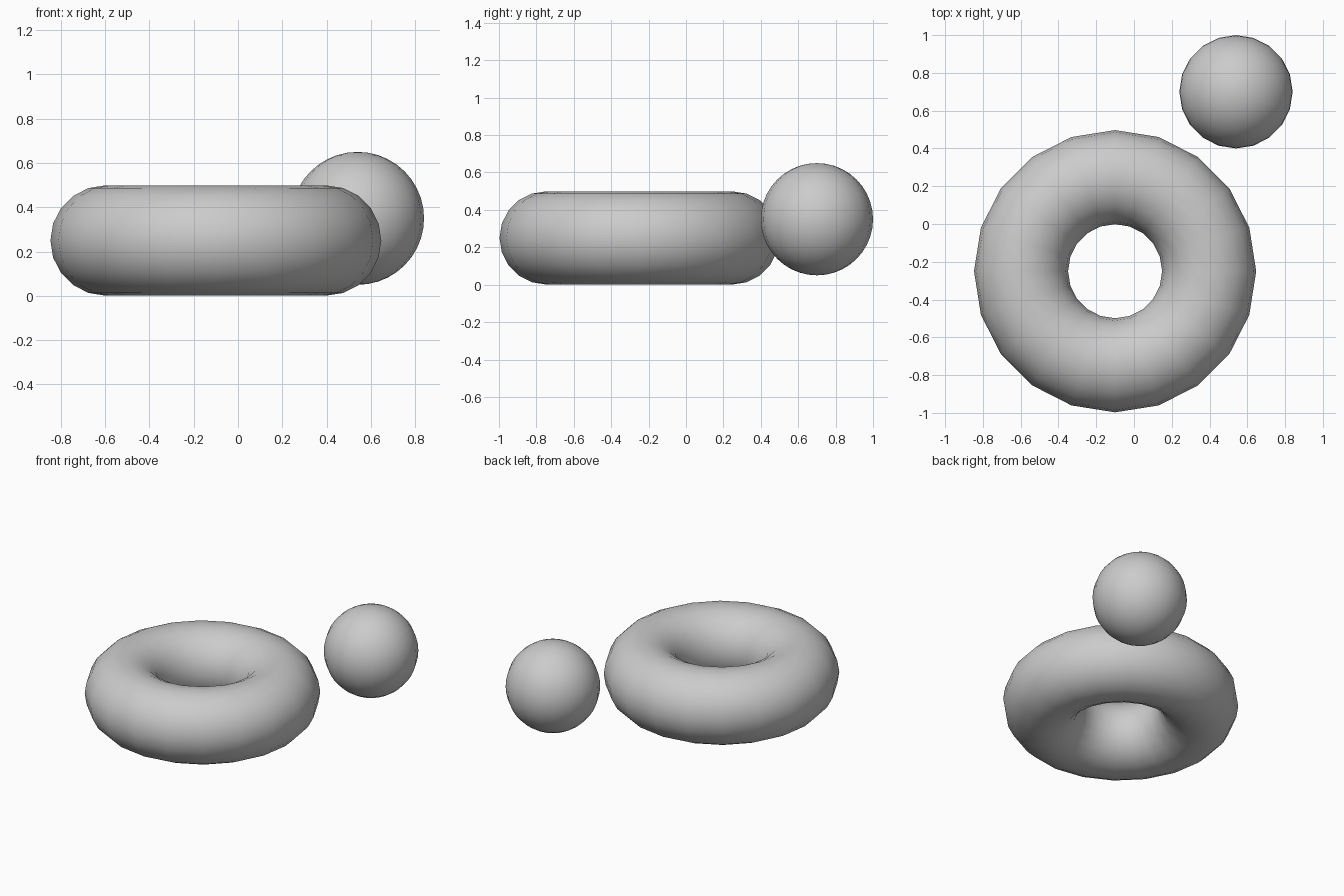
import bpy

if "Cube" in bpy.data.objects:
    bpy.data.objects.remove(bpy.data.objects["Cube"])

# ring lying flat on the ground
bpy.ops.mesh.primitive_torus_add(major_segments=20, minor_segments=20,
                                 major_radius=0.498, minor_radius=0.249,
                                 location=(-0.1, -0.25, 0.25))
bpy.context.object.name = "ring"
bpy.ops.object.shade_smooth()

# ball floating beside the ring
bpy.ops.mesh.primitive_uv_sphere_add(segments=20, ring_count=20, radius=0.3,
                                     location=(0.54, 0.7, 0.35))
bpy.context.object.name = "ball"
bpy.ops.object.shade_smooth()
